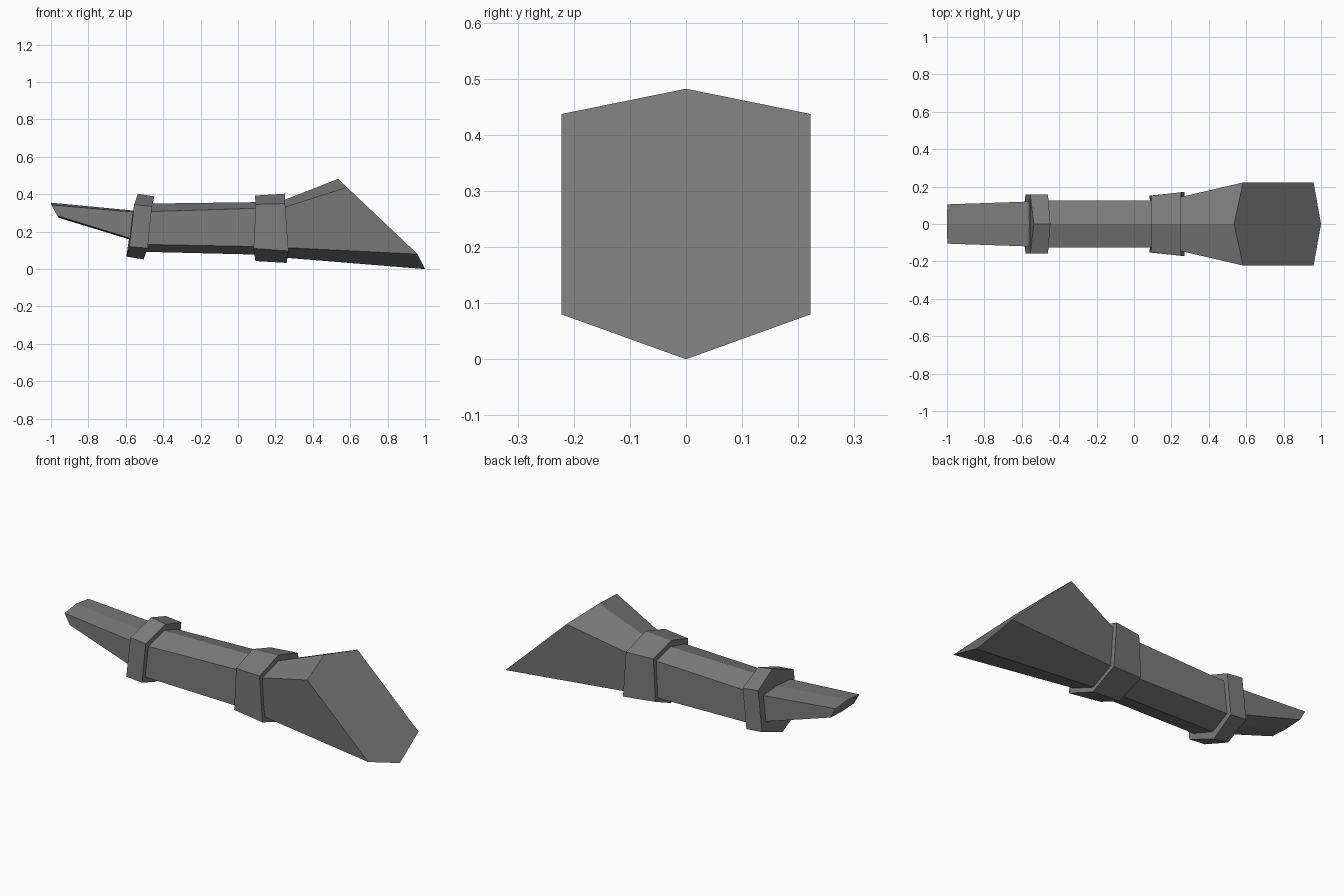
import bpy, bmesh

if "Cube" in bpy.data.objects:
    bpy.data.objects.remove(bpy.data.objects["Cube"])

grey = bpy.data.materials.new("dark grey")
grey.diffuse_color = (0.2, 0.2, 0.2, 1)
grey.use_nodes = True
grey.node_tree.nodes["Principled BSDF"].inputs["Base Color"].default_value = grey.diffuse_color


def hex_loop(bm, hw, top, side_top, side_low, low):
    """Six-sided section: ridge, two upper corners, two lower corners, keel (x, z pairs)."""
    pts = [(top, 0), (side_top, hw), (side_low, hw), (low, 0), (side_low, -hw), (side_top, -hw)]
    return [bm.verts.new((p[0], y, p[1])) for p, y in pts]


def loft(name, a, b):
    """Capped hexagonal prism between two sections."""
    bm = bmesh.new()
    la, lb = hex_loop(bm, *a), hex_loop(bm, *b)
    for i in range(6):
        j = (i + 1) % 6
        bm.faces.new((la[i], la[j], lb[j], lb[i]))
    bm.faces.new(la)
    bm.faces.new(lb)
    bmesh.ops.recalc_face_normals(bm, faces=bm.faces)
    me = bpy.data.meshes.new(name)
    bm.to_mesh(me)
    bm.free()
    me.materials.append(grey)
    ob = bpy.data.objects.new(name, me)
    bpy.context.collection.objects.link(ob)


# flattened tip
loft("tip",
     (.105, (-1, .355), (-.998, .343), (-.965, .285), (-.96, .275)),
     (.121, (-.53, .31), (-.53, .303), (-.53, .15), (-.53, .143)))
# tilted narrow collar
loft("small_collar",
     (.157, (-.535, .403), (-.555, .345), (-.58, .12), (-.597, .067)),
     (.157, (-.447, .388), (-.46, .335), (-.483, .112), (-.505, .052)))
# straight shaft
loft("shaft",
     (.126, (-.48, .35), (-.48, .307), (-.51, .132), (-.53, .093)),
     (.126, (.12, .358), (.12, .326), (.12, .12), (.12, .077)))
# wide collar
loft("large_collar",
     (.152, (.09, .393), (.095, .346), (.083, .11), (.093, .043)),
     (.17, (.25, .403), (.252, .35), (.27, .097), (.26, .033)))
# flared head with slanted end face
loft("head",
     (.135, (.21, .355), (.21, .318), (.21, .117), (.21, .064)),
     (.222, (.535, .482), (.583, .437), (.96, .08), (1, 0)))
